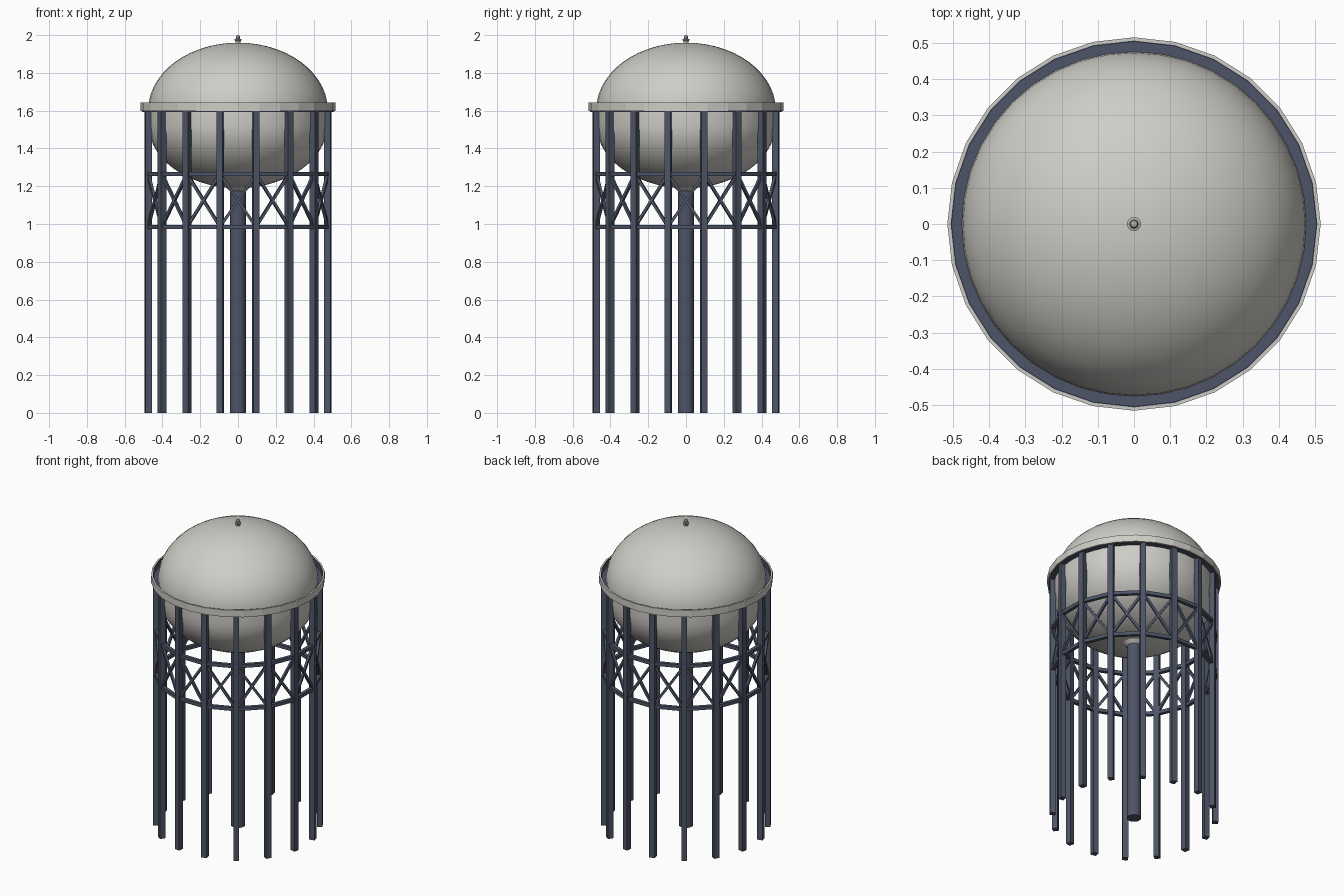
import bpy, bmesh
from math import sin, cos, pi, radians
from mathutils import Vector, Matrix

if "Cube" in bpy.data.objects:
    bpy.data.objects.remove(bpy.data.objects["Cube"])


def material(name, rgb):
    m = bpy.data.materials.new(name)
    m.diffuse_color = (*rgb, 1)
    m.use_nodes = True
    m.node_tree.nodes["Principled BSDF"].inputs["Base Color"].default_value = m.diffuse_color
    return m


LIGHT = material("pale_paint", (0.62, 0.61, 0.57))
DARK = material("steel_blue", (0.075, 0.09, 0.135))
STEEL = material("plain_steel", (0.45, 0.45, 0.44))


def finish(name, bm, mat, smooth=None):
    bmesh.ops.recalc_face_normals(bm, faces=bm.faces)
    me = bpy.data.meshes.new(name)
    bm.to_mesh(me)
    bm.free()
    ob = bpy.data.objects.new(name, me)
    bpy.context.collection.objects.link(ob)
    me.materials.append(mat)
    if smooth:
        bpy.ops.object.select_all(action='DESELECT')
        ob.select_set(True)
        bpy.context.view_layer.objects.active = ob
        bpy.ops.object.shade_smooth_by_angle(angle=radians(smooth))
    return ob


def lathe(name, profile, sides, mat, smooth=None, closed=False):
    """Turn an (r, z) profile around the z axis."""
    bm = bmesh.new()
    vs = [bm.verts.new((r, 0, z)) for r, z in profile]
    n = len(vs)
    es = [bm.edges.new((vs[i], vs[(i + 1) % n])) for i in range(n if closed else n - 1)]
    bmesh.ops.spin(bm, geom=vs + es, cent=(0, 0, 0), axis=(0, 0, 1),
                   angle=2 * pi, steps=sides)
    bmesh.ops.remove_doubles(bm, verts=bm.verts, dist=1e-4)
    return finish(name, bm, mat, smooth)


def beam(bm, a, b, width, outward):
    """Square bar from a to b, one side turned to the outward direction."""
    a, b = Vector(a), Vector(b)
    z = (b - a).normalized()
    x = (outward - z * outward.dot(z)).normalized()
    rot = Matrix((x, z.cross(x), z)).transposed().to_4x4()
    mat = Matrix.Translation((a + b) / 2) @ rot @ Matrix.Diagonal((width, width, (b - a).length, 1))
    bmesh.ops.create_cube(bm, size=1, matrix=mat)


# Tank: lower bowl, straight wall, dome
R = 0.475
quarter = [i * pi / 28 for i in range(15)]
bowl = [(R * sin(t), 1.53 - 0.34 * cos(t)) for t in quarter]
dome = [(R * cos(t), 1.605 + 0.355 * sin(t)) for t in quarter]
lathe("tank", bowl + dome, 40, LIGHT, 30)

# Walkway around the tank: pale outer band, dark floor with inner lining
lathe("walkway_band", [(0.506, 1.598), (0.515, 1.598), (0.515, 1.642), (0.506, 1.642)],
      28, LIGHT, closed=True)
lathe("walkway_floor", [(0.472, 1.594), (0.508, 1.594), (0.508, 1.641), (0.503, 1.641),
                        (0.503, 1.606), (0.472, 1.606)], 28, DARK, closed=True)

# Central riser pipe and its flared joint
lathe("riser_pipe", [(0, 0), (0.042, 0), (0.042, 1.21), (0, 1.21)], 20, DARK, 30)
lathe("riser_collar", [(0.042, 1.175), (0.085, 1.21), (0, 1.21)], 20, LIGHT, 30)

# Finial on the dome
lathe("finial", [(0, 1.95), (0.013, 1.955), (0.013, 1.968), (0.019, 1.972), (0.019, 1.978),
                 (0.009, 1.981), (0.012, 1.989), (0.009, 1.997), (0, 2.0)], 16, STEEL, 40)

# Sixteen columns, ring girders and cross bracing
N, RC = 16, 0.485
Z0, Z1 = 0.985, 1.265
columns, girders, braces = bmesh.new(), bmesh.new(), bmesh.new()


def point(i, z):
    a = (i + 0.5) * 2 * pi / N
    return Vector((RC * cos(a), RC * sin(a), z))


for i in range(N):
    out = point(i, 0)
    mid = point(i + 0.5, 0)
    beam(columns, point(i, 0), point(i, 1.6), 0.034, out)
    for z in (Z0, Z1):
        beam(girders, point(i, z), point(i + 1, z), 0.022, mid)
    beam(braces, point(i, Z0), point(i + 1, Z1), 0.015, mid)
    beam(braces, point(i, Z1), point(i + 1, Z0), 0.015, mid)

finish("columns", columns, DARK)
finish("ring_girders", girders, DARK)
finish("cross_braces", braces, DARK)
